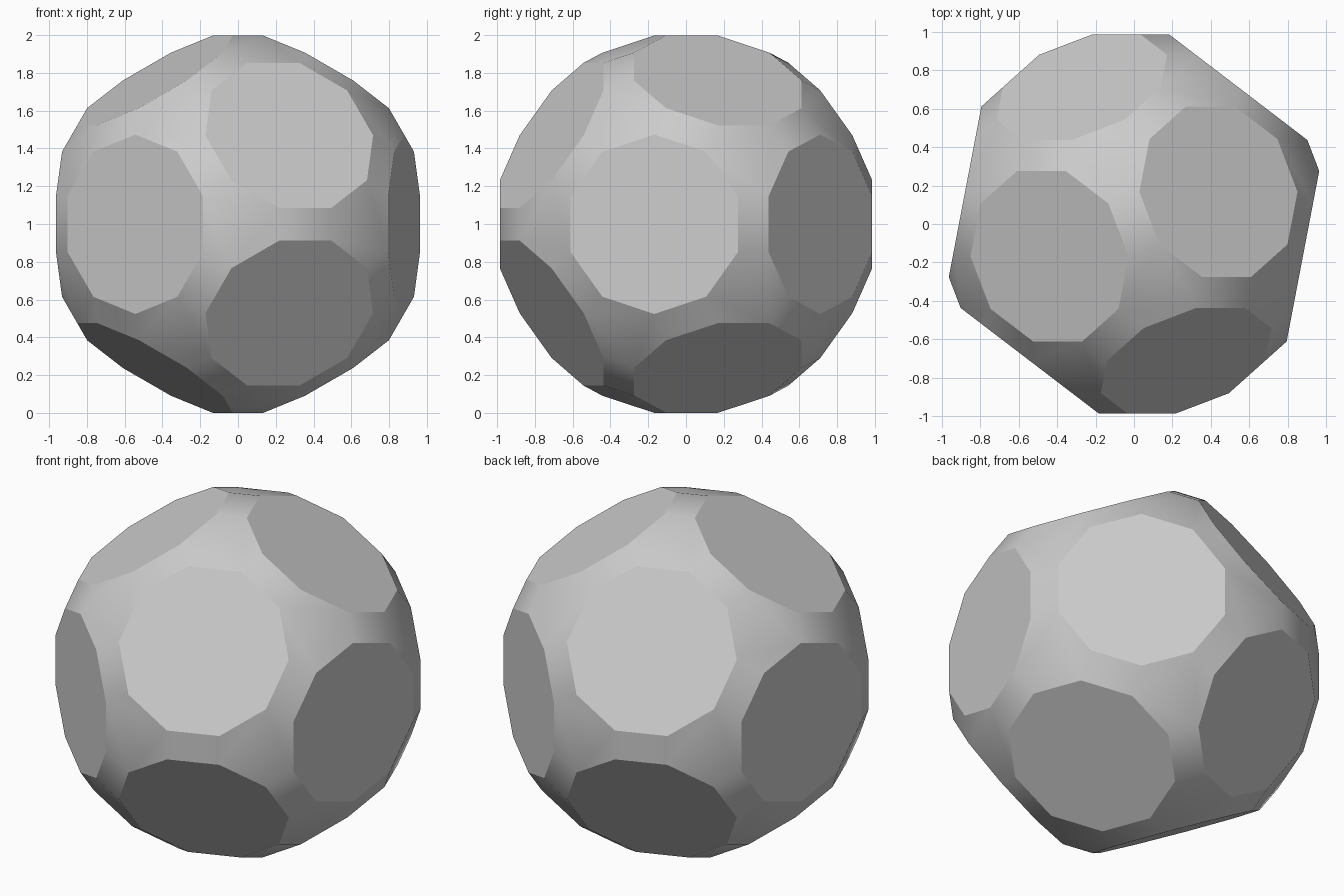
import bpy
import bmesh
from math import radians, sqrt, cos, sin, pi
from mathutils import Vector, Matrix

cube = bpy.data.objects.get("Cube")
if cube:
    bpy.data.objects.remove(cube, do_unlink=True)

PHI = (1 + sqrt(5)) / 2
FACE_DISTANCE = 0.895   # centre of the ball to each flat panel
PANEL_RADIUS = 0.475    # corner radius of each ten-sided panel
TURN = Matrix.Rotation(radians(20.905), 3, "Z")

# One grey for the whole ball
grey = bpy.data.materials.new("warm_grey")
grey.use_nodes = True
colour = (0.6, 0.6, 0.6, 1)
grey.diffuse_color = colour
grey.node_tree.nodes["Principled BSDF"].inputs["Base Color"].default_value = colour

# Twelve panel directions
normals = []
for a in (1, -1):
    for b in (PHI, -PHI):
        for v in ((a, 0, b), (b, a, 0), (0, b, a)):
            normals.append((TURN @ Vector(v)).normalized())

# Corners of every panel, each with its edges turned to the neighbours
bm = bmesh.new()
for n in normals:
    neighbour = max((m for m in normals if m != n), key=lambda m: m.dot(n))
    side = (neighbour - n * neighbour.dot(n)).normalized()
    up = n.cross(side)
    for k in range(10):
        t = (k + 0.5) * pi / 5
        bm.verts.new(n * FACE_DISTANCE + (side * cos(t) + up * sin(t)) * PANEL_RADIUS)

# Wrap a skin round the corners and merge its coplanar triangles
bmesh.ops.convex_hull(bm, input=bm.verts[:])
bmesh.ops.dissolve_limit(bm, angle_limit=radians(2), verts=bm.verts[:], edges=bm.edges[:])
bmesh.ops.recalc_face_normals(bm, faces=bm.faces[:])

# Flat panels with sharp rims, smooth webbing between them
for face in bm.faces:
    panel = len(face.verts) == 10
    face.smooth = not panel
    if panel:
        for edge in face.edges:
            edge.smooth = False

# Stand it on the ground
bmesh.ops.translate(bm, verts=bm.verts[:], vec=(0, 0, -min(v.co.z for v in bm.verts)))
mesh = bpy.data.meshes.new("panelled_ball")
bm.to_mesh(mesh)
bm.free()
mesh.materials.append(grey)
ball = bpy.data.objects.new("panelled_ball", mesh)
bpy.context.collection.objects.link(ball)
